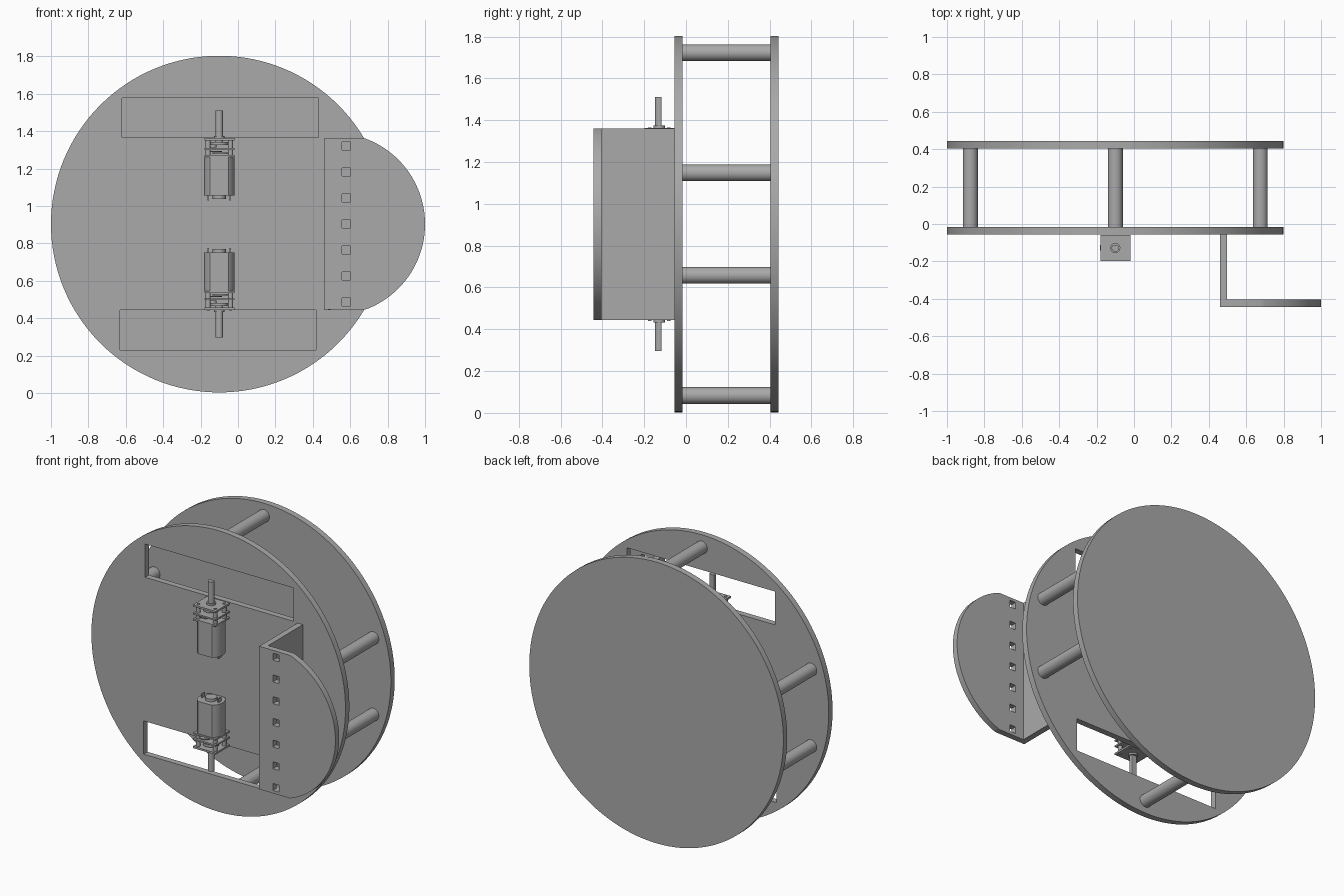
import bpy, bmesh
from math import sin, cos, pi, radians, sqrt
from mathutils import Matrix, Vector

default = bpy.data.objects.get("Cube")
if default:
    bpy.data.objects.remove(default, do_unlink=True)

grey = bpy.data.materials.new("plain_grey")
grey.use_nodes = True
COLOUR = (0.4, 0.4, 0.4, 1)
grey.diffuse_color = COLOUR
grey.node_tree.nodes["Principled BSDF"].inputs["Base Color"].default_value = COLOUR

CX, CZ, R = -0.1, 0.903, 0.9           # disc centre and radius
MOTOR_Y = -0.128
FRONT, BACK = (-0.055, -0.016), (0.404, 0.443)


def prism(name, outline, low, high, axis="Z"):
    """Extrude a 2D outline along Z (x, y) or along Y (x, z)."""
    bm = bmesh.new()
    place = (lambda p, d: (p[0], p[1], d)) if axis == "Z" else (lambda p, d: (p[0], d, p[1]))
    face = bm.faces.new([bm.verts.new(place(p, low)) for p in outline])
    grown = bmesh.ops.extrude_face_region(bm, geom=[face])["geom"]
    shift = Vector(place((0, 0), high - low))
    bmesh.ops.translate(bm, vec=shift, verts=[v for v in grown if isinstance(v, bmesh.types.BMVert)])
    bmesh.ops.recalc_face_normals(bm, faces=bm.faces)
    mesh = bpy.data.meshes.new(name)
    bm.to_mesh(mesh)
    bm.free()
    mesh.materials.append(grey)
    obj = bpy.data.objects.new(name, mesh)
    bpy.context.collection.objects.link(obj)
    return obj


def circle(x, y, r, n=32):
    return [(x + r * cos(2 * pi * i / n), y + r * sin(2 * pi * i / n)) for i in range(n)]


def rect(x0, x1, y0, y1):
    return [(x0, y0), (x1, y0), (x1, y1), (x0, y1)]


def cut(obj, cutters):
    """Subtract the cutters, keep the result and discard the cutters."""
    for c in cutters:
        c.hide_render = True
        mod = obj.modifiers.new("cut", "BOOLEAN")
        mod.operation, mod.solver, mod.object = "DIFFERENCE", "EXACT", c
    graph = bpy.context.evaluated_depsgraph_get()
    mesh = bpy.data.meshes.new_from_object(obj.evaluated_get(graph))
    obj.modifiers.clear()
    obj.data = mesh
    for c in cutters:
        bpy.data.objects.remove(c, do_unlink=True)


# Two round plates, the front one with wheel slots
prism("back_plate", circle(CX, CZ, R, 128), *BACK, axis="Y")
front = prism("front_plate", circle(CX, CZ, R, 128), *FRONT, axis="Y")
slots = [rect(-0.62, 0.43, 1.365, 1.578), rect(-0.63, 0.418, 0.23, 0.443)]
cut(front, [prism("slot_cutter", s, -0.2, 0.1, "Y") for s in slots])

# Spacer posts between the plates
for px, pz in [(0, 0.82), (0, -0.82), (0.775, 0.245), (0.775, -0.245), (-0.775, 0.245), (-0.775, -0.245)]:
    prism("spacer_post", circle(CX + px, CZ + pz, 0.04), FRONT[1], BACK[0], "Y")

# Angled bracket: a side web and a rounded face with a row of square holes
HALF = 0.458
prism("bracket_web", rect(0.46, 0.498, -0.405, FRONT[0]), CZ - HALF, CZ + HALF)
arc_r = 0.487
arc = [(1 - arc_r + arc_r * cos(radians(a)), CZ + arc_r * sin(radians(a))) for a in range(-70, 71, 2)]
face = prism("bracket_face", [(0.46, CZ - HALF)] + arc + [(0.46, CZ + HALF)], -0.443, -0.405, "Y")
holes = []
for i in range(-3, 4):
    z = CZ + i * 0.139
    holes.append(prism("hole_cutter", rect(0.557, 0.601, z - 0.022, z + 0.022), -0.6, -0.3, "Y"))
cut(face, holes)


def flat_sided(r, flat, n=48):
    return [(CX + x, MOTOR_Y + max(-flat, min(flat, y))) for x, y in circle(0, 0, r, n)]


def motor():
    """Geared motor with its shaft pointing up."""
    parts = []

    def add(name, outline, low, high):
        parts.append(prism(name, outline, low, high))

    def dot(name, x, y, r, low, high, n=20):
        add(name, circle(CX + x, MOTOR_Y + y, r, n), low, high)

    add("motor_can", flat_sided(0.082, 0.066), 1.055, 1.262)
    dot("motor_end_cap", 0, 0, 0.035, 1.037, 1.055)
    for side in (-1, 1):
        tx = CX + side * 0.058
        add("motor_terminal", rect(tx - 0.004, tx + 0.004, MOTOR_Y - 0.015, MOTOR_Y + 0.015), 1.03, 1.055)
    # Gearbox plates
    for low, high in [(1.262, 1.272), (1.3, 1.31), (1.35, 1.362)]:
        add("gearbox_plate", rect(CX - 0.08, CX + 0.08, MOTOR_Y - 0.07, MOTOR_Y + 0.07), low, high)
    # Gearbox pillars with screw heads
    for x, y in [(-0.06, -0.045), (0.06, 0.045), (0.06, -0.045)]:
        dot("gearbox_pillar", x, y, 0.013, 1.272, 1.35)
        dot("screw_head", x, y, 0.009, 1.362, 1.366)
    # Gears between the plates
    for x, y, r, low, high in [(0.01, 0.015, 0.045, 1.278, 1.286), (-0.02, -0.03, 0.035, 1.288, 1.294),
                               (0, 0, 0.048, 1.325, 1.341), (-0.035, 0.04, 0.02, 1.312, 1.341)]:
        dot("gear", x, y, r, low, high, 24)
    dot("shaft_bush", 0, 0, 0.027, 1.362, 1.374, 24)
    add("output_shaft", [(x, min(y, MOTOR_Y + 0.012)) for x, y in circle(CX, MOTOR_Y, 0.02)], 1.341, 1.51)
    return parts


# Two motors, the lower one mirrored about the plate centre
upper = motor()
flip = Matrix.Translation((0, 0, 2 * CZ)) @ Matrix.Diagonal((1, 1, -1, 1))
for part in upper:
    twin = part.copy()
    twin.data = part.data.copy()
    twin.name = "lower_" + part.name.split(".")[0]
    twin.data.transform(flip)
    twin.data.flip_normals()
    bpy.context.collection.objects.link(twin)

# Smooth the round sides and keep the rims sharp
bpy.ops.object.select_all(action="DESELECT")
for obj in bpy.context.collection.objects:
    if obj.type == "MESH":
        obj.select_set(True)
        bpy.context.view_layer.objects.active = obj
bpy.ops.object.shade_smooth_by_angle(angle=radians(30))
